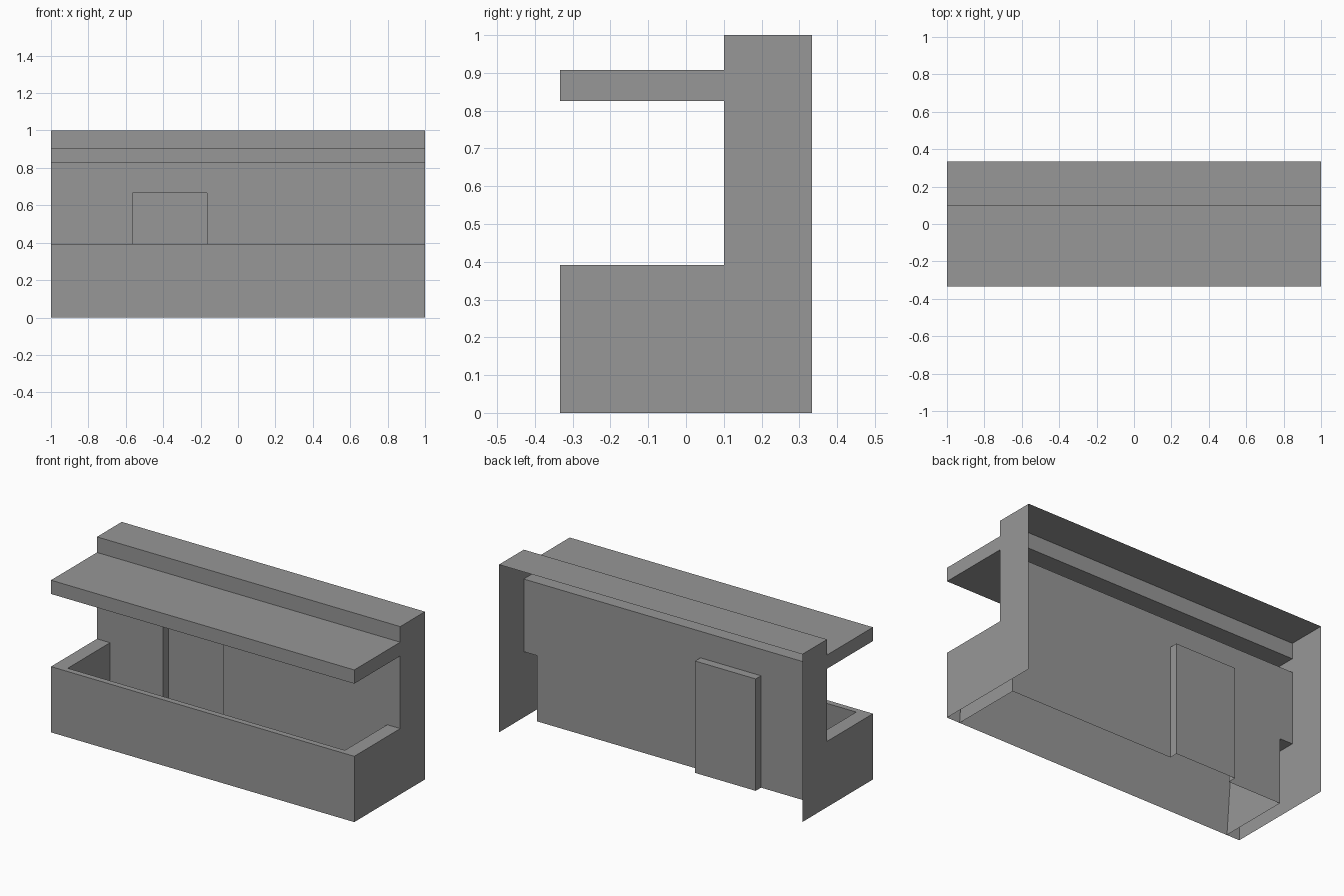
import bpy, bmesh

cube = bpy.data.objects.get("Cube")
if cube:
    bpy.data.objects.remove(cube, do_unlink=True)

# Single plain colour
GREY = (0.31, 0.31, 0.31, 1)
mat = bpy.data.materials.new("plain_grey")
mat.use_nodes = True
mat.diffuse_color = GREY
mat.node_tree.nodes["Principled BSDF"].inputs["Base Color"].default_value = GREY

# Main dimensions
HALF = 1.0                       # half length
INNER = 0.914                    # inside of the balcony ends
FRONT, WALL, BACK = -0.333, 0.10, 0.333
RAIL, SOFFIT, ROOF, TOP = 0.392, 0.825, 0.907, 1.0
LIP = FRONT + 0.035              # inner edge of the front ledge
DOOR_L, DOOR_R, DOOR_TOP = -0.565, -0.165, 0.667
DOOR_BACK = WALL + 0.05


def sheet(name, polygons):
    """Build an open shell from polygons given as corner lists."""
    bm = bmesh.new()
    for corners in polygons:
        bm.faces.new([bm.verts.new(c) for c in corners])
    bmesh.ops.remove_doubles(bm, verts=bm.verts, dist=0.0005)
    mesh = bpy.data.meshes.new(name)
    bm.to_mesh(mesh)
    bm.free()
    mesh.materials.append(mat)
    obj = bpy.data.objects.new(name, mesh)
    bpy.context.collection.objects.link(obj)
    return obj


def sweep(path, x0, x1):
    """Quads along x following a (y, z) path."""
    return [[(x0, *a), (x0, *b), (x1, *b), (x1, *a)]
            for a, b in zip(path, path[1:])]


def panel(x0, x1, z0, z1, y):
    """Upright quad facing the front."""
    return [(x0, y, z0), (x1, y, z0), (x1, y, z1), (x0, y, z1)]


# Parapet cap, fascia and projecting canopy, open at the rear
sheet("canopy", sweep([(BACK, TOP), (WALL, TOP), (WALL, ROOF), (FRONT, ROOF),
                       (FRONT, SOFFIT), (WALL, SOFFIT)], -HALF, HALF))

# Balcony front with its narrow ledge and inner lining
sheet("balcony_front", sweep([(LIP, RAIL), (FRONT, RAIL), (FRONT, 0)], -HALF, HALF))
sheet("balcony_lining", sweep([(FRONT + 0.002, 0), (LIP, RAIL)], -INNER, INNER))

# Ends: stepped outer panel, side ledge and inner side
outline = [(FRONT, 0), (BACK, 0), (BACK, TOP), (WALL, TOP), (WALL, ROOF),
           (FRONT, ROOF), (FRONT, SOFFIT), (WALL, SOFFIT), (WALL, RAIL), (FRONT, RAIL)]
for side, s in (("left", 1), ("right", -1)):
    corners = [(s * HALF, y, z) for y, z in outline]
    sheet(side + "_end_panel", [corners if s > 0 else corners[::-1]])
    ledge = [(s * HALF, LIP, RAIL), (s * HALF, WALL, RAIL),
             (s * INNER, WALL, RAIL), (s * INNER, LIP, RAIL)]
    inner = [(s * INNER, FRONT, 0), (s * INNER, LIP, RAIL),
             (s * INNER, WALL, RAIL), (s * INNER, WALL, 0)]
    sheet(side + "_balcony_side", [ledge if s > 0 else ledge[::-1],
                                   inner if s > 0 else inner[::-1]])

# Rear wall of the balcony around the door opening
sheet("balcony_wall", [
    panel(-INNER, DOOR_L, 0, RAIL, WALL),
    panel(DOOR_R, INNER, 0, RAIL, WALL),
    panel(-HALF, DOOR_L, RAIL, DOOR_TOP, WALL),
    panel(DOOR_R, HALF, RAIL, DOOR_TOP, WALL),
    panel(-HALF, HALF, DOOR_TOP, SOFFIT, WALL),
])

# Recessed door with its head and jambs
jambs = [[(x, WALL, 0), (x, DOOR_BACK, 0), (x, DOOR_BACK, DOOR_TOP), (x, WALL, DOOR_TOP)]
         for x in (DOOR_L, DOOR_R)]
jambs[1].reverse()
sheet("recessed_door", jambs + sweep([(DOOR_BACK, 0), (DOOR_BACK, DOOR_TOP),
                                      (WALL, DOOR_TOP)], DOOR_L, DOOR_R))
